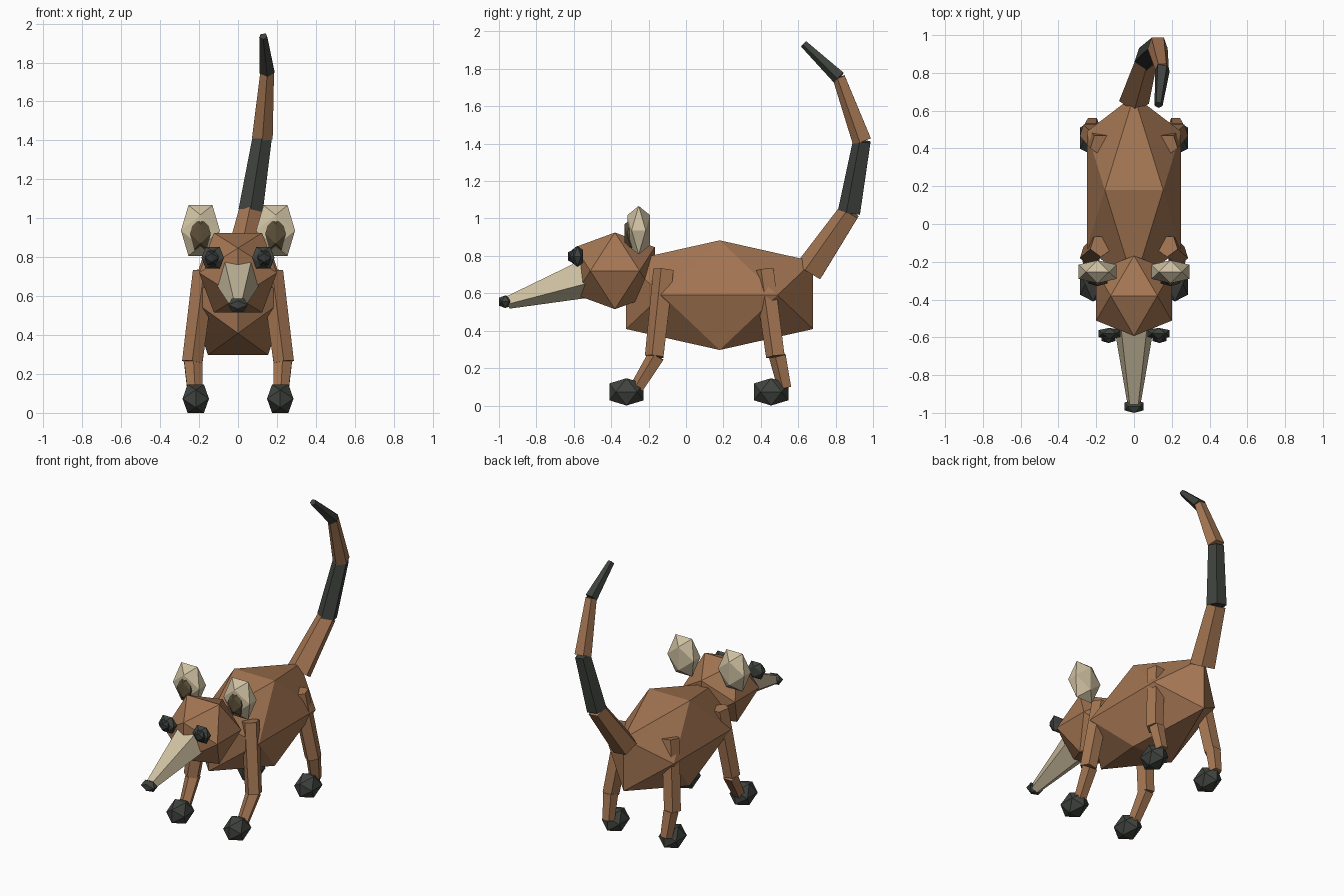
import bpy, bmesh, math
from mathutils import Vector

cube = bpy.data.objects.get("Cube")
if cube:
    bpy.data.objects.remove(cube, do_unlink=True)


def material(name, rgb):
    m = bpy.data.materials.new(name)
    m.use_nodes = True
    col = (*rgb, 1)
    m.diffuse_color = col
    bsdf = next(n for n in m.node_tree.nodes if n.type == 'BSDF_PRINCIPLED')
    bsdf.inputs["Base Color"].default_value = col
    bsdf.inputs["Roughness"].default_value = 0.9
    return m


FUR = material("brown fur", (0.37, 0.18, 0.085))
CREAM = material("cream", (0.62, 0.53, 0.36))
DARK = material("charcoal", (0.05, 0.056, 0.048))
INNER = material("dark ear brown", (0.11, 0.08, 0.042))
EYE = material("eye slate", (0.035, 0.04, 0.04))


def hull(name, points, mat):
    """Flat-shaded convex solid around the given points."""
    bm = bmesh.new()
    for p in points:
        bm.verts.new(p)
    bmesh.ops.convex_hull(bm, input=bm.verts)
    bmesh.ops.dissolve_limit(bm, angle_limit=0.01, verts=bm.verts, edges=bm.edges)
    bmesh.ops.recalc_face_normals(bm, faces=bm.faces)
    me = bpy.data.meshes.new(name)
    bm.to_mesh(me)
    bm.free()
    me.materials.append(mat)
    ob = bpy.data.objects.new(name, me)
    bpy.context.collection.objects.link(ob)
    return ob


def gem(name, centre, half, mat):
    """Icosahedron with the given half extents, level edge on top."""
    c, h = Vector(centre), Vector(half)
    k = (math.sqrt(5) - 1) / 2
    pts = []
    for s in (-1, 1):
        for t in (-1, 1):
            for v in ((s * k, 0, t), (s, t * k, 0), (0, t, s * k)):
                pts.append(c + h * Vector(v))
    return hull(name, pts, mat)


def limb(name, start, end, r0, r1, mat):
    """Five-sided tapered bar from start to end."""
    a, b = Vector(start), Vector(end)
    d = (b - a).normalized()
    ridge = Vector((0, -d.z, d.y)).normalized()
    side = d.cross(ridge)
    pts = []
    for p, r in ((a, r0), (b, r1)):
        for i in range(5):
            t = math.tau * i / 5
            pts.append(p + r * (ridge * math.cos(t) + side * math.sin(t)))
    return hull(name, pts, mat)


# Body, head and snout
gem("body", (0, 0.18, 0.59), (0.25, 0.5, 0.293), FUR)
gem("head", (0, -0.38, 0.72), (0.2, 0.213, 0.205), FUR)
limb("snout", (0, -0.45, 0.715), (0, -0.955, 0.553), 0.13, 0.037, CREAM)
gem("nose", (0, -0.966, 0.555), (0.05, 0.034, 0.034), DARK)

# Tail in four tapering segments
tail = [((0, 0.665, 0.72), 0.08), ((0.065, 0.878, 1.035), 0.062),
        ((0.125, 0.945, 1.415), 0.052), ((0.15, 0.82, 1.755), 0.037),
        ((0.13, 0.63, 1.935), 0.022)]
for i in range(4):
    (p, r0), (q, r1) = tail[i], tail[i + 1]
    limb(f"tail_segment_{i + 1}", p, q, r0 + 0.004, r1, DARK if i % 2 else FUR)

for s, side in ((1, "left"), (-1, "right")):
    # Ears and eyes
    gem(f"{side}_ear", (s * 0.193, -0.253, 0.937), (0.1, 0.061, 0.13), CREAM)
    gem(f"{side}_inner_ear", (s * 0.193, -0.293, 0.92), (0.053, 0.035, 0.08), INNER)
    gem(f"{side}_eye", (s * 0.13, -0.58, 0.797), (0.058, 0.03, 0.056), DARK)
    gem(f"{side}_pupil", (s * 0.135, -0.603, 0.797), (0.036, 0.027, 0.036), EYE)

    # Legs: shoulder or hip, knee, ankle and foot positions along y
    for end, hip, knee, ankle, foot in (("front", -0.115, -0.165, -0.26, -0.318),
                                        ("hind", 0.42, 0.483, 0.53, 0.455)):
        limb(f"{side}_{end}_upper_leg", (s * 0.235, knee, 0.262),
             (s * 0.175, hip, 0.725), 0.055, 0.06, FUR)
        limb(f"{side}_{end}_lower_leg", (s * 0.22, ankle, 0.095),
             (s * 0.23, knee + 0.01, 0.265), 0.04, 0.05, FUR)
        gem(f"{side}_{end}_foot", (s * 0.217, foot, 0.073), (0.068, 0.092, 0.073), DARK)
